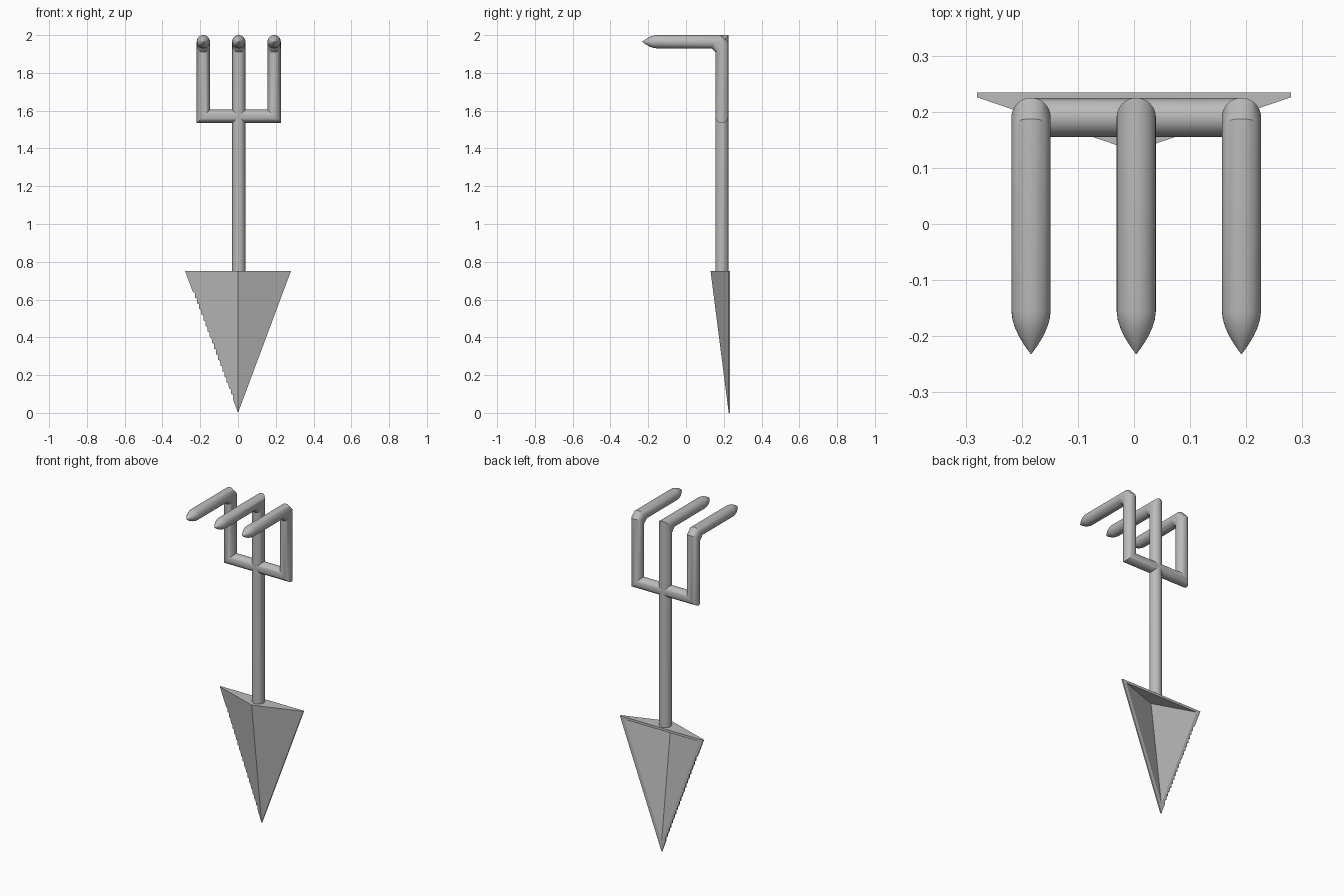
import bpy, bmesh, math
from mathutils import Vector

if "Cube" in bpy.data.objects:
    bpy.data.objects.remove(bpy.data.objects["Cube"])

steel = bpy.data.materials.new("grey_steel")
steel.diffuse_color = (0.5, 0.5, 0.5, 1)
steel.use_nodes = True
steel.node_tree.nodes["Principled BSDF"].inputs["Base Color"].default_value = steel.diffuse_color
SIDES, R = 32, 0.035


def finish(bm, name, smooth):
    bmesh.ops.recalc_face_normals(bm, faces=bm.faces[:])
    me = bpy.data.meshes.new(name)
    bm.to_mesh(me)
    bm.free()
    me.materials.append(steel)
    ob = bpy.data.objects.new(name, me)
    bpy.context.collection.objects.link(ob)
    if smooth:
        bpy.ops.object.select_all(action='DESELECT')
        ob.select_set(True)
        bpy.context.view_layer.objects.active = ob
        bpy.ops.object.shade_smooth_by_angle(angle=math.radians(30))
    return ob


def rod(name, path, r=R, tip_start=0.0, tip_end=0.0):
    """Round bar along a path with mitred corners and optional pointed ends."""
    p = [Vector(q) for q in path]
    d = [(b - a).normalized() for a, b in zip(p, p[1:])]
    u = d[0].orthogonal().normalized()
    v = d[0].cross(u)
    angs = [2 * math.pi * i / SIDES for i in range(SIDES)]
    ring = [p[0] + r * (math.cos(a) * u + math.sin(a) * v) for a in angs]
    rings = [ring]
    for i in range(1, len(p)):
        n = d[i - 1] + (d[i] if i < len(d) else d[i - 1])
        ring = [q + d[i - 1] * ((p[i] - q).dot(n) / d[i - 1].dot(n)) for q in ring]
        rings.append(ring)

    def tip(base, centre, direction, length):
        return [[centre + (q - centre) * max(1 - t ** 1.8, 0.01) + direction * length * t
                 for q in base] for t in (0.2, 0.4, 0.6, 0.8, 0.92, 1.0)]
    if tip_start:
        rings = tip(rings[0], p[0], -d[0], tip_start)[::-1] + rings
    if tip_end:
        rings += tip(rings[-1], p[-1], d[-1], tip_end)
    bm = bmesh.new()
    vs = [[bm.verts.new(q) for q in ring] for ring in rings]
    for a, b in zip(vs, vs[1:]):
        for i in range(SIDES):
            j = (i + 1) % SIDES
            bm.faces.new((a[i], a[j], b[j], b[i]))
    bm.faces.new(vs[0])
    bm.faces.new(vs[-1])
    return finish(bm, name, True)


# Rods: centre shaft with square elbow, and outer fork with chamfered elbows
CX, DX, Y, TOP, BAR, FRONT, TIP = 0.004, 0.1875, 0.19, 1.965, 1.57, -0.155, 0.077
rod("shaft_and_middle_tine",
    [(CX, Y, 0.745), (CX, Y, TOP), (CX, FRONT, TOP)], tip_end=TIP)
side = [(FRONT, TOP), (0.173, TOP), (Y, 1.948), (Y, BAR)]
left = [(CX - DX, y, z) for y, z in side]
right = [(CX + DX, y, z) for y, z in reversed(side)]
rod("outer_tines_and_crossbar", left + right, tip_start=TIP, tip_end=TIP)

# Small fillers on the inside of each elbow
for i in (-1, 0, 1):
    x = CX + i * DX
    rod("elbow_filler", [(x, Y, 1.88), (x, Y, 1.924), (x, 0.149, TOP), (x, 0.11, TOP)], r=0.0345)

# Hollow trowel blade with a saw-toothed left edge
W, H, YF, YE, YB = 0.28, 0.75, 0.13, 0.226, 0.234
outline = [(-W, H)]
z, step, depth = 0.64, 0.03, 0.01
while z > 0.09:
    outline += [(-W * z / H, z), (-W * z / H + depth, z - 0.004)]
    z -= step
outline += [(-W * z / H, z), (0, 0)]

bm = bmesh.new()


def vert(x, y, z):
    return bm.verts.new((x, y, z))


def front_y(x, z):
    return YF + (YE - YF) * (abs(x) / W + (H - z) / H)


edge_f = [vert(x, front_y(x, z), z) for x, z in outline]
edge_b = [vert(x, YB, z) for x, z in outline]
ridge = vert(0, YF, H)
rf, rb = vert(W, YE, H), vert(W, YB, H)
zi, lip = 0.735, 0.06
wi = W * (zi - lip) / H
li, ri, pi_, fi = vert(-wi, YB, zi), vert(wi, YB, zi), vert(0, YB, lip), vert(0, 0.146, zi)
faces = [
    [ridge] + edge_f, [ridge, edge_f[-1], rf],              # front facets
    [ridge, rf, rb, edge_b[0], edge_f[0]],                  # top
    [edge_f[-1], edge_b[-1], rb, rf],                       # right edge
    edge_b + [pi_, li], [edge_b[-1], rb, ri, pi_], [rb, edge_b[0], li, ri],  # back rim
    [li, pi_, fi], [pi_, ri, fi], [ri, li, fi],             # hollow
]
for i in range(len(edge_f) - 1):                            # toothed edge
    faces.append([edge_f[i], edge_f[i + 1], edge_b[i + 1], edge_b[i]])
for f in faces:
    bm.faces.new(f)
finish(bm, "trowel_blade", False)
